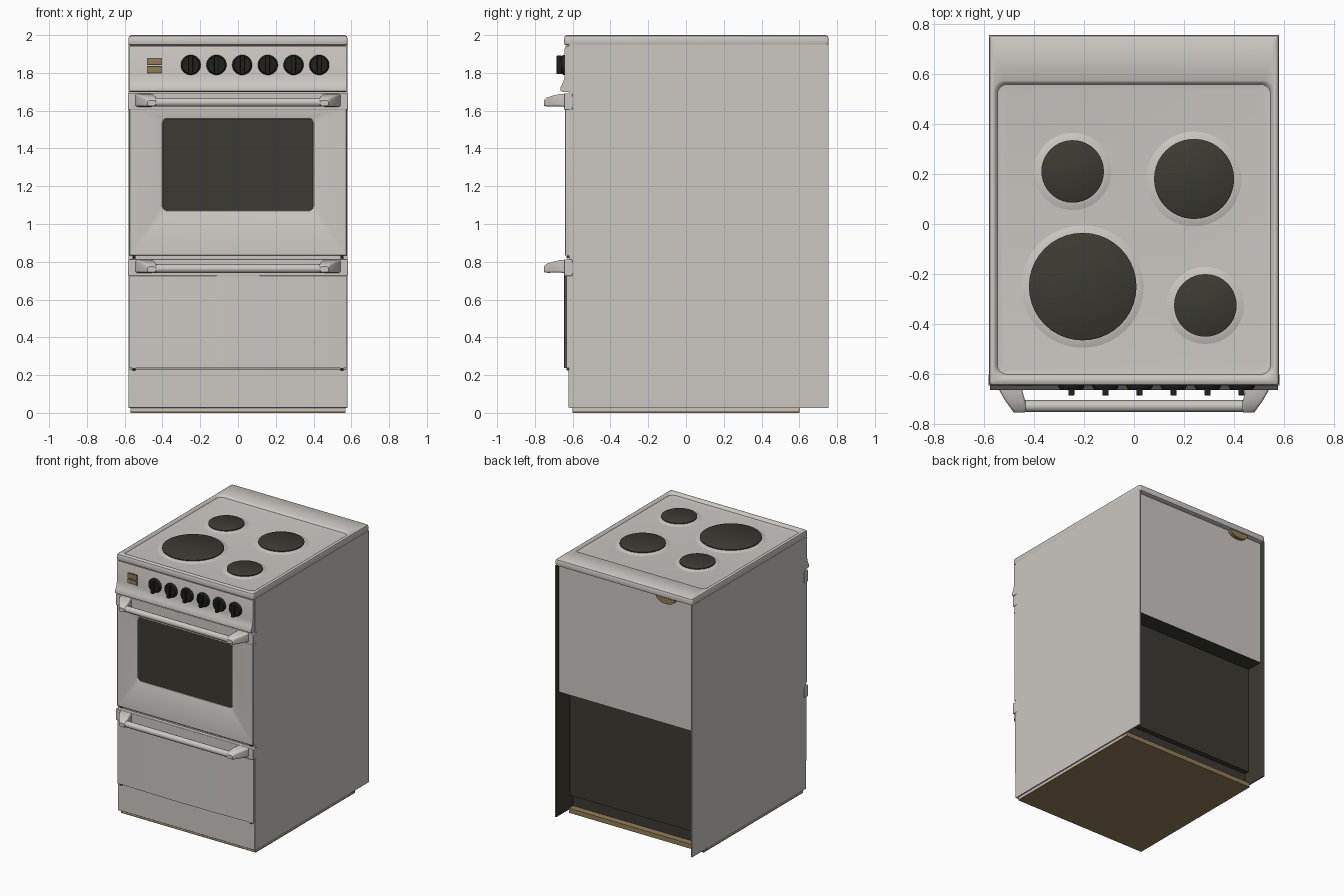
import bpy, bmesh, math

cube = bpy.data.objects.get("Cube")
if cube:
    bpy.data.objects.remove(cube, do_unlink=True)


def material(name, rgb):
    m = bpy.data.materials.new(name)
    m.use_nodes = True
    m.diffuse_color = (*rgb, 1)
    node = m.node_tree.nodes["Principled BSDF"]
    node.inputs["Base Color"].default_value = (*rgb, 1)
    node.inputs["Roughness"].default_value = 0.6
    return m


ENAMEL = material("light_enamel", (0.60, 0.57, 0.54))
DARK = material("dark_iron", (0.045, 0.042, 0.032))
BLACK = material("black_plastic", (0.014, 0.014, 0.012))
TAN = material("tan_metal", (0.29, 0.21, 0.10))


def finish(name, bm, mats, bevel=0.0, smooth=True):
    bmesh.ops.recalc_face_normals(bm, faces=bm.faces)
    me = bpy.data.meshes.new(name)
    bm.to_mesh(me)
    bm.free()
    ob = bpy.data.objects.new(name, me)
    bpy.context.collection.objects.link(ob)
    for m in mats:
        me.materials.append(m)
    if bevel:
        mod = ob.modifiers.new("soft_edges", "BEVEL")
        mod.width, mod.segments = bevel, 2
    if smooth:
        bpy.ops.object.select_all(action="DESELECT")
        ob.select_set(True)
        bpy.context.view_layer.objects.active = ob
        bpy.ops.object.shade_smooth_by_angle(angle=math.radians(35))
    return ob


def box(name, x, y, z, mat, bevel=0.0, rule=None):
    """Box from (min, max) pairs; rule(normal) picks faces for the dark material."""
    bm = bmesh.new()
    bmesh.ops.create_cube(bm, size=1)
    for v in bm.verts:
        v.co = [r[0] if c < 0 else r[1] for c, r in zip(v.co, (x, y, z))]
    bm.normal_update()
    if rule:
        for f in bm.faces:
            f.material_index = int(rule(f.normal))
    return finish(name, bm, [mat, DARK], bevel, bool(bevel))


def ring(a, b, r, depth, plane="xy", n=5):
    """Rounded rectangle outline in the xy or xz plane."""
    pts = []
    for k, (cx, cy) in enumerate([(a[1] - r, b[1] - r), (a[0] + r, b[1] - r),
                                  (a[0] + r, b[0] + r), (a[1] - r, b[0] + r)]):
        for i in range(n + 1):
            t = math.pi / 2 * (k + i / n)
            p, q = cx + r * math.cos(t), cy + r * math.sin(t)
            pts.append((p, q, depth) if plane == "xy" else (p, depth, q))
    return pts


def loft(name, loops, mats, bevel=0.0, end_index=0):
    """Skin a series of outlines and cap both ends."""
    bm = bmesh.new()
    rows = [[bm.verts.new(p) for p in loop] for loop in loops]
    n = len(rows[0])
    for lo, hi in zip(rows, rows[1:]):
        for i in range(n):
            j = (i + 1) % n
            bm.faces.new((lo[i], lo[j], hi[j], hi[i]))
    bm.faces.new(rows[0])
    bm.faces.new(rows[-1]).material_index = end_index
    return finish(name, bm, mats, bevel)


def turned(name, centre, profile, mats, axis="z", sides=40):
    """Round part from (radius, distance along axis) pairs."""
    loops = []
    for r, d in profile:
        row = []
        for i in range(sides):
            t = 2 * math.pi * i / sides
            p, q = r * math.cos(t), r * math.sin(t)
            off = {"z": (p, q, d), "y": (p, d, q), "x": (d, p, q)}[axis]
            row.append([c + o for c, o in zip(centre, off)])
        loops.append(row)
    return loft(name, loops, mats)


# Cabinet: side panels, dark on the inside
for side, s in (("left", 1), ("right", -1)):
    box(side + "_side_panel", sorted((s * 0.57, s * 0.58)), (-0.62, 0.755), (0.025, 1.95),
        ENAMEL, rule=lambda n, s=s: n.x * s < -0.5)

# Cabinet: front frame, upper rear box, recessed lower rear and base
box("front_frame", (-0.57, 0.57), (-0.618, -0.59), (0.025, 1.95), ENAMEL)
box("upper_rear_box", (-0.57, 0.57), (-0.59, 0.72), (0.97, 1.95), ENAMEL,
    rule=lambda n: n.z < -0.5)
box("recessed_rear_wall", (-0.57, 0.57), (-0.59, 0.59), (0.13, 0.97), DARK)
box("lower_rear_wall", (-0.57, 0.57), (-0.59, 0.55), (0.025, 0.13), DARK)
box("base_plate", (-0.57, 0.57), (-0.60, 0.60), (0.0, 0.01), TAN)
box("base_frame", (-0.57, 0.57), (-0.60, 0.595), (0.01, 0.026), ENAMEL)
box("base_rear_lip", (-0.57, 0.57), (0.55, 0.60), (0.01, 0.035), TAN)
box("kick_panel", (-0.578, 0.578), (-0.623, -0.60), (0.027, 0.232), ENAMEL, 0.003)

# Half-round outlet on the back
outlet = [(-0.35 + 0.08 * math.cos(math.pi * i / 12), 1.945 - 0.045 * math.sin(math.pi * i / 12))
          for i in range(13)]
loft("rear_outlet", [[(x, y, z) for x, z in outlet] for y in (0.71, 0.748)], [TAN])

# Hob with rounded rim and sunken tray
W, Y = (-0.58, 0.58), (-0.645, 0.755)


def inset(pair, d):
    return (pair[0] + d, pair[1] - d)


hob = [ring(inset(W, d), inset(Y, d), 0.012, z)
       for d, z in ((0.012, 1.945), (0.002, 1.95), (0, 1.958), (0, 1.983), (0.004, 1.994), (0.014, 2.0))]
hob += [ring(inset((-0.56, 0.56), d), inset((-0.615, 0.572), d), 0.04, z)
        for d, z in ((0, 2.0), (0.006, 1.996), (0.014, 1.984), (0.03, 1.981))]
loft("hob", hob, [ENAMEL])

# Hotplates on raised collars
for name, x, y, r in (("rear_right", -0.245, 0.21, 0.125), ("rear_left", 0.24, 0.18, 0.16),
                      ("front_right", -0.205, -0.25, 0.215), ("front_left", 0.285, -0.325, 0.125)):
    turned(name + "_collar", (x, y, 0), ((r + 0.035, 1.979), (r + 0.012, 1.987), (r - 0.01, 1.99)), [ENAMEL])
    turned(name + "_hotplate", (x, y, 0), ((r, 1.982), (r, 1.995), (r - 0.006, 1.999)), [DARK])

# Control panel with a flared lower edge
fascia = [(-0.60, 1.942), (-0.638, 1.942), (-0.642, 1.93), (-0.642, 1.79), (-0.646, 1.765),
          (-0.655, 1.742), (-0.664, 1.722), (-0.664, 1.705), (-0.655, 1.70), (-0.60, 1.70)]
loft("control_panel", [[(x, y, z) for y, z in fascia] for x in (-0.575, 0.575)], [ENAMEL])

# Knobs
for i in range(6):
    x = -0.25 + 0.136 * i
    turned(f"knob_{i + 1}", (x, 0, 1.842),
           ((0.053, -0.635), (0.053, -0.648), (0.045, -0.662)), [BLACK], "y", 28)
    box(f"knob_grip_{i + 1}", (x - 0.012, x + 0.012), (-0.686, -0.655), (1.793, 1.891), BLACK, 0.004)

# Display plates
for i, z in enumerate((1.817, 1.861)):
    box(f"display_frame_{i + 1}", (-0.482, -0.402), (-0.645, -0.64), (z - 0.019, z + 0.019), DARK)
    box(f"display_{i + 1}", (-0.478, -0.406), (-0.647, -0.641), (z - 0.015, z + 0.015), TAN)

# Oven door with inset glass
door = [ring((-0.577, 0.577), (0.832, 1.61), 0.004, y, "xz") for y in (-0.60, -0.637)]
door += [ring(inset((-0.573, 0.573), 0), (0.836, 1.608), 0.004, -0.641, "xz"),
         ring((-0.41, 0.41), (1.065, 1.565), 0.025, -0.641, "xz"),
         ring((-0.402, 0.402), (1.07, 1.558), 0.022, -0.638, "xz"),
         ring((-0.394, 0.394), (1.075, 1.552), 0.02, -0.626, "xz")]
loft("oven_door", door, [ENAMEL, DARK])
loft("oven_glass", [ring((-0.398, 0.398), (1.072, 1.555), 0.02, y, "xz")
                    for y in (-0.622, -0.634)], [DARK])

# Drawer with a gently bowed front
bow = [(0.575 * (1 - i / 8), -0.645 + 0.012 * (1 - i / 8) ** 2) for i in range(17)]
bow += [(-0.575, -0.60), (0.575, -0.60)]
loft("drawer_front", [[(x, y, z) for x, y in bow] for z in (0.237, 0.73)], [ENAMEL])

# Hinge pins beneath the door and the drawer
for label, z in (("door", 0.825), ("drawer", 0.232)):
    for side, s in (("left", 1), ("right", -1)):
        turned(f"{label}_{side}_pin", (s * 0.55, -0.625, z), ((0.008, -0.008), (0.008, 0.008)),
               [DARK], "x", 10)

# Handle rails, brackets and bars
for label, z in (("door", 1.65), ("drawer", 0.77)):
    box(label + "_handle_rail", (-0.582, 0.582), (-0.646, -0.60), (z - 0.045, z + 0.042), ENAMEL, 0.004)
    for side, s in (("left", 1), ("right", -1)):
        sections = [((0.45, 0.545), (-0.03, 0.04), -0.64), ((0.445, 0.535), (-0.027, 0.038), -0.67),
                    ((0.435, 0.515), (-0.027, 0.03), -0.705), ((0.43, 0.49), (-0.028, 0.018), -0.74),
                    ((0.435, 0.48), (-0.024, 0.004), -0.753)]
        loft(f"{label}_{side}_bracket",
             [[(s * px, py, pz) for px, py, pz in ring(a, (z + b[0], z + b[1]), 0.011, y, "xz")]
              for a, b, y in sections], [ENAMEL])
    turned(label + "_handle_bar", (0, -0.727, z - 0.006), ((0.023, -0.45), (0.023, 0.45)), [ENAMEL], "x", 20)
